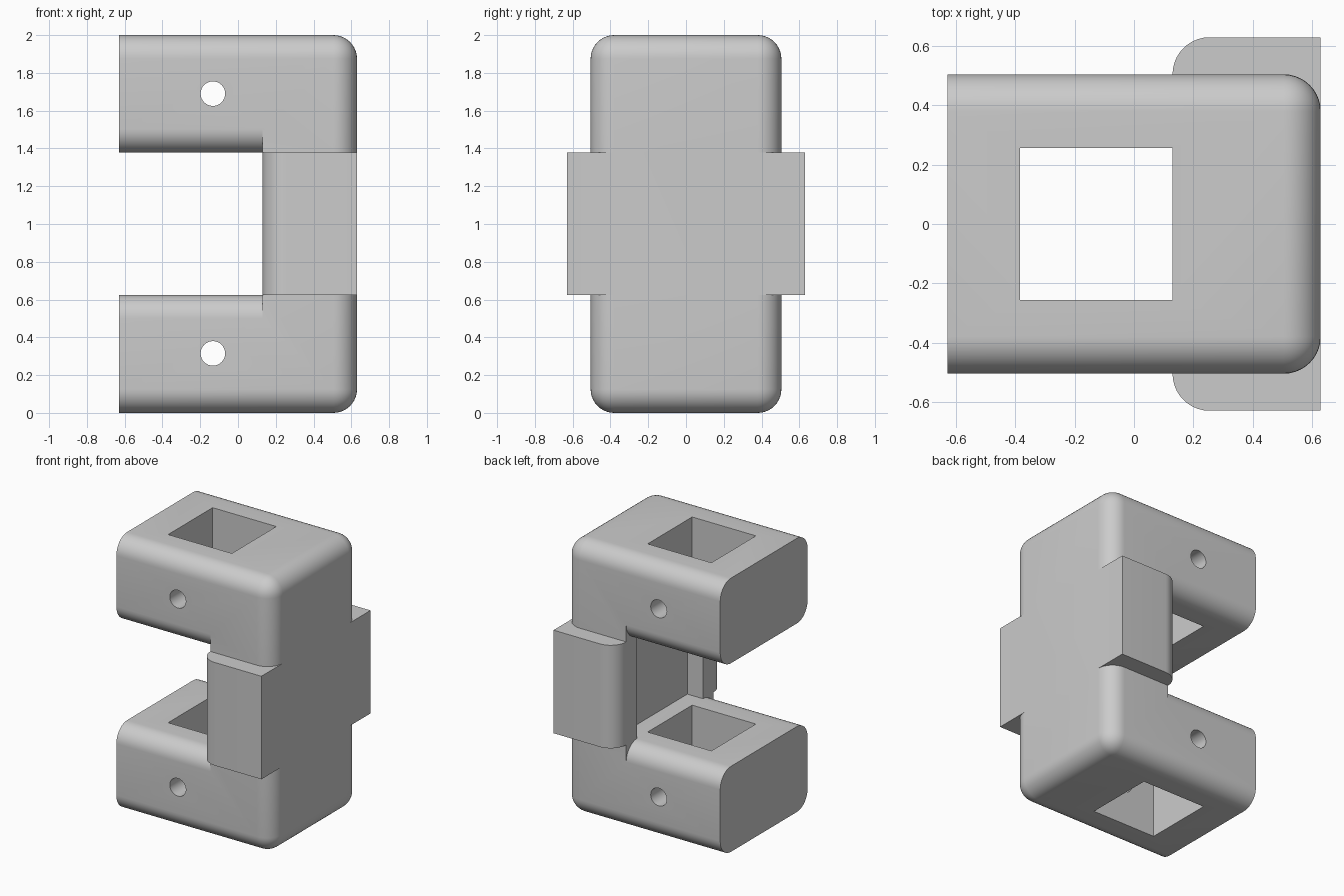
import bpy, bmesh, math
from mathutils import Matrix

cube = bpy.data.objects.get("Cube")
if cube:
    bpy.data.objects.remove(cube, do_unlink=True)

HALF_X, HALF_Y, TOP = 0.63, 0.505, 2.0
LOW, HIGH = 0.625, 1.378      # slot floor and ceiling
WALL, R = 0.13, 0.125         # slot back wall, fillet radius
SEG = 10

grey = bpy.data.materials.new("plain grey")
grey.use_nodes = True
colour = (0.6, 0.6, 0.6, 1)
grey.diffuse_color = colour
grey.node_tree.nodes["Principled BSDF"].inputs["Base Color"].default_value = colour


def make(name, bm):
    bmesh.ops.recalc_face_normals(bm, faces=bm.faces)
    mesh = bpy.data.meshes.new(name)
    bm.to_mesh(mesh)
    bm.free()
    mesh.materials.append(grey)
    ob = bpy.data.objects.new(name, mesh)
    bpy.context.collection.objects.link(ob)
    return ob


def box(name, x, y, z, rounded=None):
    """Box from ranges; edges for which rounded(mid, dir) holds get a fillet."""
    bm = bmesh.new()
    bmesh.ops.create_cube(bm, size=1)
    for v in bm.verts:
        v.co = [r[0] if c < 0 else r[1] for c, r in zip(v.co, (x, y, z))]
    if rounded:
        edges = [e for e in bm.edges
                 if rounded((e.verts[0].co + e.verts[1].co) / 2, e.verts[0].co - e.verts[1].co)]
        bmesh.ops.bevel(bm, geom=edges, offset=R, offset_type='OFFSET',
                        segments=SEG, profile=0.5, affect='EDGES')
    return make(name, bm)


def combine(target, tool, operation):
    mod = target.modifiers.new(tool.name, 'BOOLEAN')
    mod.operation, mod.solver, mod.object = operation, 'EXACT', tool
    bpy.context.view_layer.objects.active = target
    bpy.ops.object.modifier_apply(modifier=mod.name)
    bpy.data.objects.remove(tool, do_unlink=True)


# Main block, rounded everywhere except around its open end
body = box("bracket_body", (-HALF_X, HALF_X), (-HALF_Y, HALF_Y), (0, TOP),
           lambda mid, d: mid.x > -HALF_X + 0.01)

# Slot with flared mouths, which leaves rounded inner edges on both arms
arc = [math.radians(90 * i / SEG) for i in range(SEG + 1)]
quarter = [(HALF_Y - R + R * math.sin(a), LOW - R + R * math.cos(a)) for a in arc]
quarter.append((HALF_Y + 0.2, LOW - R))
right = quarter + [(y, LOW + HIGH - z) for y, z in reversed(quarter)]
profile = right + [(-y, z) for y, z in reversed(right)]
bm = bmesh.new()
face = bm.faces.new([bm.verts.new((-1, y, z)) for y, z in profile])
extruded = bmesh.ops.extrude_face_region(bm, geom=[face])["geom"]
bmesh.ops.translate(bm, vec=(1 + WALL, 0, 0),
                    verts=[g for g in extruded if isinstance(g, bmesh.types.BMVert)])
combine(body, make("slot_cutter", bm), 'DIFFERENCE')

# Side lugs, one block across the back with rounded inner corners
lugs = box("side_lugs", (WALL, HALF_X), (-0.63, 0.63), (LOW, HIGH),
           lambda mid, d: abs(d.z) > 0.1 and mid.x < 0.2)
combine(body, lugs, 'UNION')

# Shallow pocket in the back wall between the lugs
combine(body, box("pocket_cutter", (0, WALL + R), (-0.38, 0.38), (LOW, HIGH)), 'DIFFERENCE')

# Square shaft through both arms
combine(body, box("shaft_cutter", (-0.385, WALL), (-0.257, 0.257), (-1, 3)), 'DIFFERENCE')

# Round pin holes through each arm
for z in (0.315, 1.69):
    bm = bmesh.new()
    bmesh.ops.create_cone(bm, cap_ends=True, segments=32, radius1=0.065, radius2=0.065, depth=2,
                          matrix=Matrix.Translation((-0.133, 0, z)) @ Matrix.Rotation(math.pi / 2, 4, 'X'))
    combine(body, make("pin_cutter", bm), 'DIFFERENCE')

bpy.ops.object.select_all(action='DESELECT')
body.select_set(True)
bpy.context.view_layer.objects.active = body
bpy.ops.object.shade_smooth_by_angle(angle=math.radians(30))
